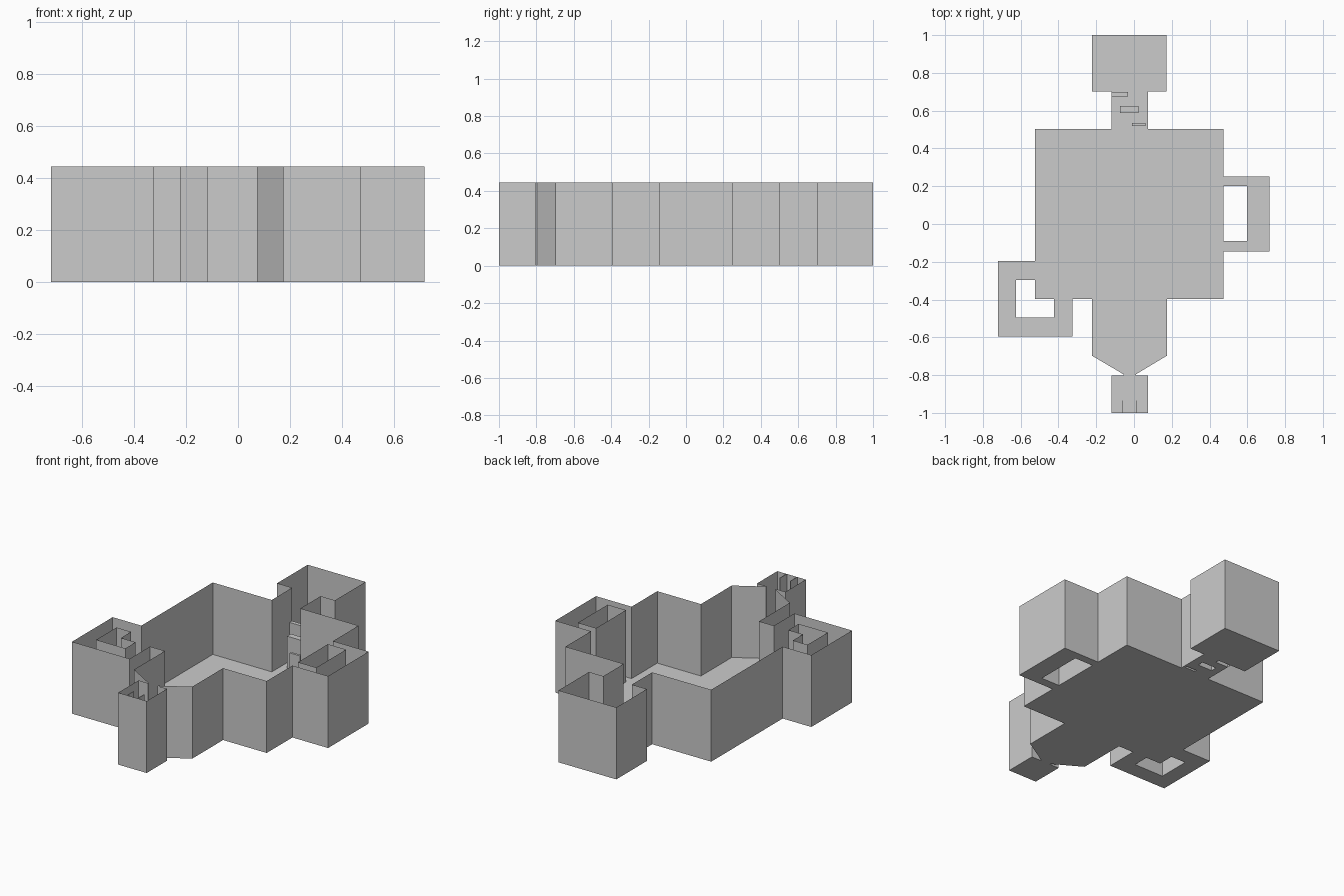
import bpy, bmesh

if "Cube" in bpy.data.objects:
    bpy.data.objects.remove(bpy.data.objects["Cube"])

H = 0.445  # wall height

# Outer outline of the floor plan, counter-clockwise from the entry room
OUTLINE = [(-.12, -1), (.075, -1), (.075, -.801), (.01, -.801), (.01, -.796),
           (.175, -.697), (.175, -.396), (.474, -.396), (.474, -.145), (.718, -.145),
           (.718, .252), (.474, .252), (.474, .502), (.075, .502), (.075, .701),
           (.173, .701), (.173, 1), (-.223, 1), (-.223, .701), (-.12, .701),
           (-.12, .502), (-.524, .502), (-.524, -.197), (-.72, -.197), (-.72, -.595),
           (-.325, -.595), (-.325, -.396), (-.223, -.396), (-.223, -.697),
           (-.055, -.796), (-.055, -.801), (-.12, -.801)]


def rect(x0, x1, y0, y1):
    return [(x0, y0), (x1, y0), (x1, y1), (x0, y1)]


# Open wells enclosed by the two side corridors
WELLS = [rect(.474, .599, -.09, .202),
         [(-.624, -.496), (-.424, -.496), (-.424, -.396), (-.524, -.396),
          (-.524, -.297), (-.624, -.297)]]

# Stepping blocks in the neck, hollow underneath: (plan, height)
STEPS = [(rect(-.01, .06, .52, .534), .14),
         (rect(-.075, .023, .588, .625), .2),
         (rect(-.119, -.033, .675, .699), .24)]


def finish(bm, name):
    mesh = bpy.data.meshes.new(name)
    bm.to_mesh(mesh)
    bm.free()
    obj = bpy.data.objects.new(name, mesh)
    bpy.context.collection.objects.link(obj)
    return obj


def loop_edges(bm, pts):
    vs = [bm.verts.new((x, y, 0)) for x, y in pts]
    return [bm.edges.new((a, b)) for a, b in zip(vs, vs[1:] + vs[:1])]


def walls(name, pts, height, capped=False):
    bm = bmesh.new()
    lo = [bm.verts.new((x, y, 0)) for x, y in pts]
    hi = [bm.verts.new((x, y, height)) for x, y in pts]
    for i in range(len(pts)):
        j = (i + 1) % len(pts)
        bm.faces.new((lo[i], lo[j], hi[j], hi[i]))
    if capped:
        bm.faces.new(hi)
    return finish(bm, name)


# Floor with openings for the wells and hollow steps
bm = bmesh.new()
edges = []
for pts in [OUTLINE] + WELLS + [p for p, _ in STEPS]:
    edges += loop_edges(bm, pts)
bmesh.ops.triangle_fill(bm, use_beauty=True, use_dissolve=False, edges=edges, normal=(0, 0, 1))
bmesh.ops.dissolve_limit(bm, angle_limit=.01, verts=bm.verts, edges=bm.edges)
finish(bm, "floor")

# Thin outer walls and the walls around the wells
walls("outer_wall", OUTLINE, H)
for i, pts in enumerate(WELLS):
    walls(f"well_wall_{i + 1}", pts, H)

# Stepping blocks
for i, (pts, h) in enumerate(STEPS):
    walls(f"step_{i + 1}", pts, h, capped=True)

# Short partitions in the entry room
for i, x in enumerate((-.06, .012)):
    walls(f"partition_{i + 1}", rect(x - .002, x + .002, -1, -.935), H, capped=True)
